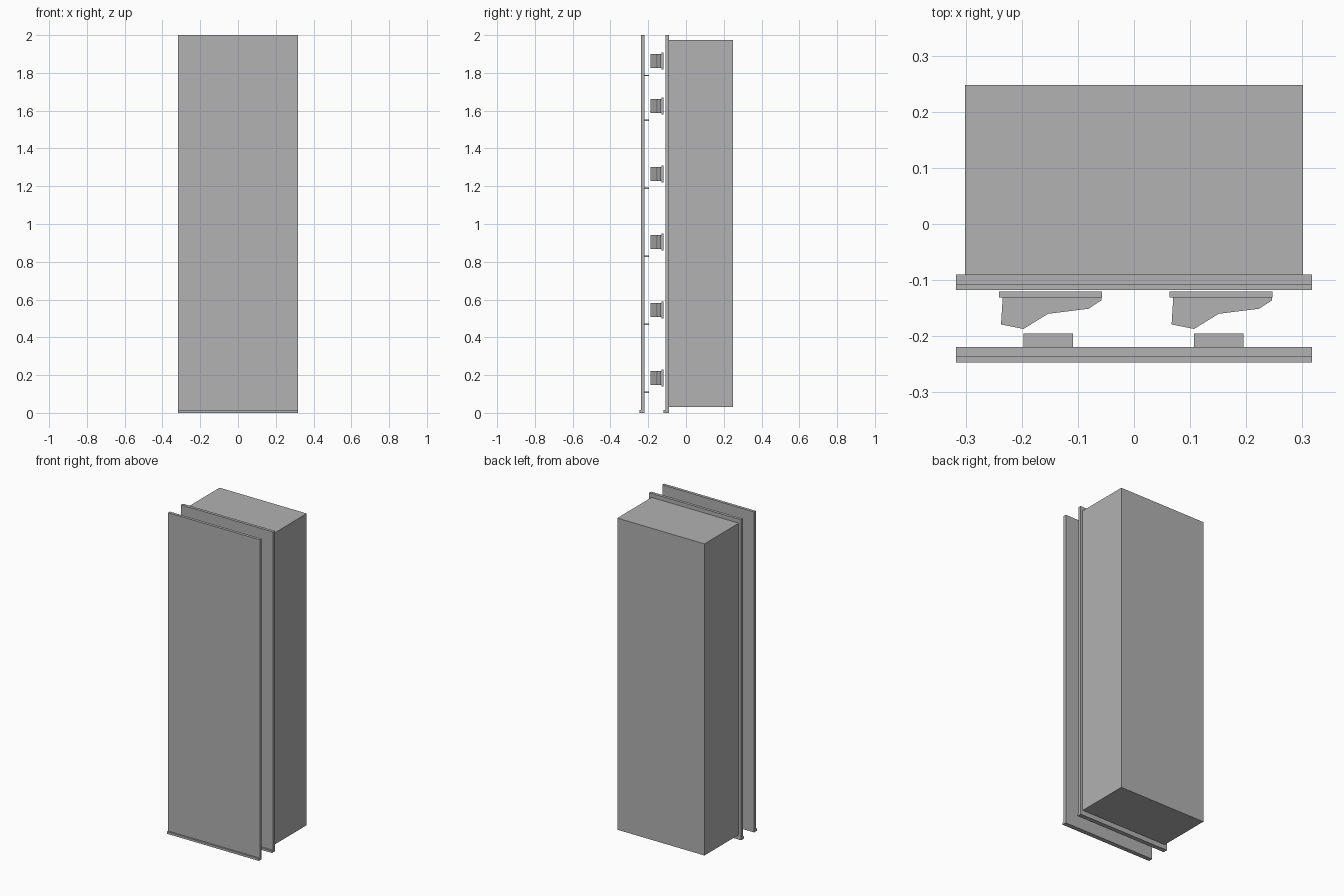
import bpy
import bmesh

cube = bpy.data.objects.get("Cube")
if cube:
    bpy.data.objects.remove(cube, do_unlink=True)

grey = bpy.data.materials.new("plain grey")
grey.use_nodes = True
colour = (0.445, 0.445, 0.445, 1)
grey.diffuse_color = colour
grey.node_tree.nodes["Principled BSDF"].inputs["Base Color"].default_value = colour


def prism(name, outline, z0, z1):
    """Extrude an xy outline upward from z0 to z1."""
    bm = bmesh.new()
    face = bm.faces.new([bm.verts.new((x, y, z0)) for x, y in outline])
    made = bmesh.ops.extrude_face_region(bm, geom=[face])["geom"]
    top = [v for v in made if isinstance(v, bmesh.types.BMVert)]
    bmesh.ops.translate(bm, verts=top, vec=(0, 0, z1 - z0))
    bmesh.ops.recalc_face_normals(bm, faces=bm.faces)
    mesh = bpy.data.meshes.new(name)
    bm.to_mesh(mesh)
    bm.free()
    mesh.materials.append(grey)
    obj = bpy.data.objects.new(name, mesh)
    bpy.context.collection.objects.link(obj)
    return obj


def box(name, x0, x1, y0, y1, z0, z1):
    return prism(name, [(x0, y0), (x1, y0), (x1, y1), (x0, y1)], z0, z1)


# Main cabinet block
box("cabinet_body", -0.301, 0.301, -0.09, 0.248, 0.03, 1.975)

# Two upright panels, each an L section with a lip at the foot
for name, back in (("back_panel", -0.09), ("front_panel", -0.219)):
    front = back - 0.018
    box(name, -0.317, 0.317, front, back, 0, 2)
    box(name + "_lip", -0.317, 0.317, front - 0.01, front, 0, 0.014)

# Hooks with mounting flanges, and the shelf tabs they catch
hook_outline = [(-0.234, -0.13), (-0.237, -0.179), (-0.197, -0.187),
                (-0.153, -0.16), (-0.081, -0.151), (-0.058, -0.136),
                (-0.058, -0.13)]
heights = [0.185 + 0.36 * i for i in range(5)] + [1.863]
for side, shift in (("right", 0), ("left", 0.304)):
    for z in heights:
        box(side + "_hook_flange", shift - 0.241, shift - 0.057,
            -0.131, -0.12, z - 0.044, z + 0.044)
        prism(side + "_hook", [(x + shift, y) for x, y in hook_outline],
              z - 0.037, z + 0.037)
        box(side + "_tab", shift - 0.197, shift - 0.109,
            -0.195, -0.219, z - 0.079, z - 0.073)
